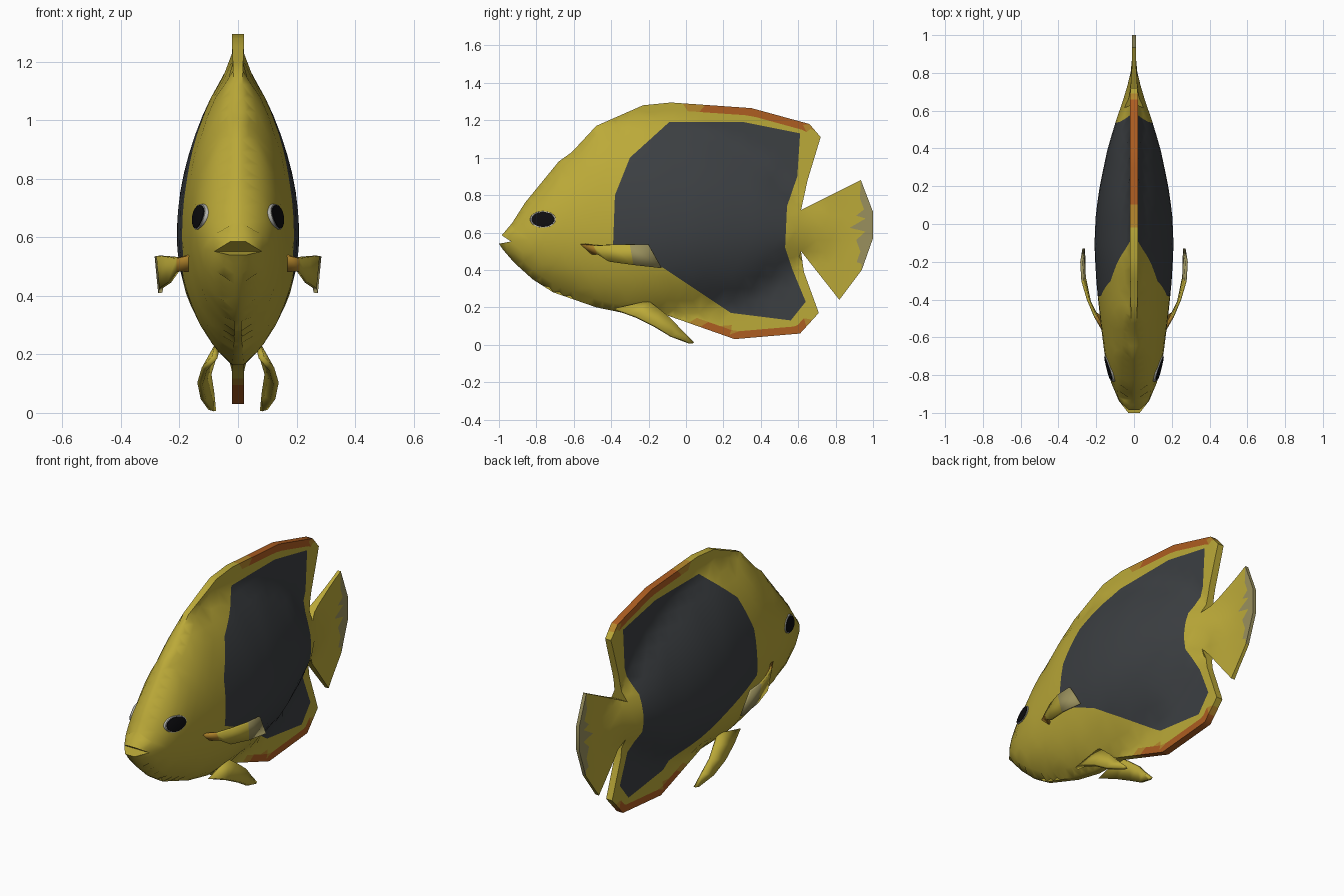
import bpy, bmesh, math
from mathutils import Vector
from mathutils.geometry import delaunay_2d_cdt, intersect_point_line

if "Cube" in bpy.data.objects:
    bpy.data.objects.remove(bpy.data.objects["Cube"])


def material(name, rgb):
    m = bpy.data.materials.new(name)
    m.diffuse_color = (*rgb, 1)
    m.use_nodes = True
    m.node_tree.nodes["Principled BSDF"].inputs["Base Color"].default_value = m.diffuse_color
    return m


YELLOW = material("yellow", (0.50, 0.40, 0.04))
DARK = material("charcoal", (0.045, 0.050, 0.055))
ORANGE = material("orange", (0.42, 0.11, 0.015))
AMBER = material("amber", (0.46, 0.24, 0.025))
PALE = material("pale_fin", (0.32, 0.28, 0.11))
BLACK = material("eye_black", (0.004, 0.004, 0.005))
RIM = material("eye_rim", (0.45, 0.45, 0.42))

# Side-view outlines as (y, z)
OUTLINE = [(-0.985, 0.585), (-0.935, 0.552), (-1.0, 0.54), (-0.98, 0.51), (-0.92, 0.44),
           (-0.82, 0.35), (-0.71, 0.28), (-0.48, 0.20), (-0.31, 0.165), (-0.11, 0.16),
           (0.26, 0.03), (0.61, 0.06), (0.71, 0.17), (0.63, 0.39), (0.615, 0.50),
           (0.82, 0.24), (0.94, 0.40), (1.0, 0.57), (1.0, 0.71), (0.935, 0.88),
           (0.615, 0.72), (0.65, 0.88), (0.72, 1.11), (0.66, 1.18), (0.35, 1.265),
           (-0.08, 1.295), (-0.23, 1.28), (-0.48, 1.17), (-0.61, 1.03), (-0.68, 0.98),
           (-0.86, 0.76), (-0.93, 0.65)]
PATCH = [(-0.39, 0.53), (-0.38, 0.80), (-0.30, 1.0), (-0.09, 1.19), (0.31, 1.19),
         (0.61, 1.13), (0.595, 0.90), (0.54, 0.74), (0.53, 0.52), (0.57, 0.40),
         (0.64, 0.23), (0.56, 0.13), (0.24, 0.17), (-0.12, 0.41)]


def interp(table, x):
    for (x0, v0), (x1, v1) in zip(table, table[1:]):
        if x <= x1:
            return v0 + (v1 - v0) * max(0, (x - x0) / (x1 - x0))
    return table[-1][1]


WIDTH = [(-1, 0.035), (-0.93, 0.085), (-0.85, 0.12), (-0.7, 0.155), (-0.5, 0.18), (-0.3, 0.20),
         (-0.12, 0.21), (0.05, 0.203), (0.2, 0.182), (0.4, 0.14), (0.55, 0.095), (0.65, 0.06),
         (0.75, 0.03), (0.83, 0.012), (1, 0.008)]
TOP = [(-1, 0.58), (-0.93, 0.65), (-0.86, 0.76), (-0.68, 0.98), (-0.48, 1.17), (-0.2, 1.22),
       (0.1, 1.18), (0.4, 1.04), (0.6, 0.82), (0.75, 0.78), (1, 0.8)]
BOTTOM = [(-1, 0.53), (-0.92, 0.44), (-0.82, 0.35), (-0.48, 0.20), (-0.3, 0.16), (0, 0.17),
          (0.3, 0.22), (0.5, 0.36), (0.6, 0.45), (0.75, 0.45), (1, 0.42)]
MIDDLE = [(-1, 0.55), (-0.8, 0.60), (1, 0.61)]


def half_width(y, z):
    """Half thickness of the fish at a point of its side view."""
    c = interp(MIDDLE, y)
    t = (z - c) / (interp(TOP, y) - c) if z > c else (c - z) / (c - interp(BOTTOM, y))
    power = interp([(-0.9, 0.6), (0.1, 1.0)], y) if z > c else interp([(-0.9, 0.5), (0.2, 0.85)], y)
    body = interp(WIDTH, y) * max(0, 1 - t * t) ** power
    fin = interp([(-0.7, 0.012), (-0.3, 0.02), (0.7, 0.02), (0.85, 0.010)], y)
    return max(body, fin)


def densify(loop, step):
    out = []
    for a, b in zip(loop, loop[1:] + loop[:1]):
        a, b = Vector(a), Vector(b)
        n = max(1, math.ceil((b - a).length / step))
        out += [a.lerp(b, i / n) for i in range(n)]
    return out


def inside(p, loop):
    hit = False
    for a, b in zip(loop, loop[1:] + loop[:1]):
        if (a[1] > p[1]) != (b[1] > p[1]) and p[0] < a[0] + (p[1] - a[1]) * (b[0] - a[0]) / (b[1] - a[1]):
            hit = not hit
    return hit


def distance(p, loop):
    best = 9
    for a, b in zip(loop, loop[1:] + loop[:1]):
        a, b = Vector(a), Vector(b)
        q, f = intersect_point_line(p, a, b)
        q = a.lerp(b, min(1, max(0, f)))
        best = min(best, (Vector(p) - Vector((q[0], q[1]))).length)
    return best


def finish(name, bm, mats, angle=40):
    bmesh.ops.recalc_face_normals(bm, faces=bm.faces)
    me = bpy.data.meshes.new(name)
    bm.to_mesh(me)
    bm.free()
    for m in mats:
        me.materials.append(m)
    ob = bpy.data.objects.new(name, me)
    bpy.context.collection.objects.link(ob)
    bpy.ops.object.select_all(action='DESELECT')
    ob.select_set(True)
    bpy.context.view_layer.objects.active = ob
    bpy.ops.object.shade_smooth_by_angle(angle=math.radians(angle))
    return ob


# Body with dorsal, anal and tail fins: fill the side view, then swell it both ways
rim, patch = densify(OUTLINE, 0.07), densify(PATCH, 0.07)
pts, edges = [], []
for loop in (rim, patch):
    s, n = len(pts), len(loop)
    pts += loop
    edges += [(s + i, s + (i + 1) % n) for i in range(n)]
for inset in (0.014, 0.04):
    for a, b in zip(rim, rim[1:] + rim[:1]):
        d = (b - a).normalized()
        p = (a + b) / 2 + Vector((-d.y, d.x)) * inset
        if inside(p, OUTLINE) and distance(p, OUTLINE) > inset * 0.9 and distance(p, PATCH) > 0.015:
            pts.append(p)
for j in range(20):
    for i in range(30):
        p = Vector((-0.98 + 0.07 * (i + 0.5 * (j % 2)), 0.04 + 0.065 * j))
        if inside(p, OUTLINE) and distance(p, OUTLINE) > 0.065 and distance(p, PATCH) > 0.025:
            pts.append(p)
flat, _, tris, *_ = delaunay_2d_cdt(pts, edges, [], 0, 1e-5)


def face_colour(c):
    if inside(c, PATCH):
        return 1
    if c[0] > 0.93:
        return 4
    d = distance(c, OUTLINE)
    if 0.0 < c[0] < 0.70 and (c[1] > 1.15 or c[1] < 0.14):
        if d < 0.034:
            return 2 if 0.1 < c[0] < 0.64 else 3
        return 3 if 0.1 < c[0] < 0.6 and d < 0.05 else 0
    return 0


bm = bmesh.new()
sides = [[bm.verts.new((s * half_width(*p), p[0], p[1])) for p in flat] for s in (1, -1)]
count = {}
for t in tris:
    c = sum((flat[i] for i in t), Vector((0, 0))) / 3
    if not inside(c, OUTLINE):
        continue
    for vs in sides:
        bm.faces.new([vs[i] for i in t]).material_index = face_colour(c)
    for k in range(3):
        e = tuple(sorted((t[k], t[k - 1])))
        count.setdefault(e, []).append(face_colour(c))
for (a, b), cols in count.items():
    if len(cols) == 1:
        f = bm.faces.new([sides[0][a], sides[0][b], sides[1][b], sides[1][a]])
        f.material_index = cols[0]
bmesh.ops.delete(bm, geom=[v for v in bm.verts if not v.link_faces], context='VERTS')
finish("body", bm, [YELLOW, DARK, ORANGE, AMBER, PALE], 50)


# Eyes: shallow oval domes laid on the cheeks, with a pale rim
def eye(name, scale, lift, mat):
    bm = bmesh.new()
    for s in (1, -1):
        rings = []
        for r, h in ((1, -0.012), (0.97, lift), (0.5, lift + 0.002)):
            ring = []
            for k in range(24):
                a = math.tau * k / 24
                y, z = -0.765 + 0.07 * scale * r * math.cos(a), 0.67 + 0.045 * scale * r * math.sin(a)
                ring.append(bm.verts.new((s * (half_width(y, z) + h), y, z)))
            rings.append(ring)
        for a, b in zip(rings, rings[1:]):
            for k in range(24):
                bm.faces.new((a[k - 1], a[k], b[k], b[k - 1]))
        bm.faces.new(rings[-1])
    finish(name, bm, [mat])


eye("eye_rims", 1.0, 0.004, RIM)
eye("eyes", 0.91, 0.007, BLACK)


# Paired fins: ribs of (upper point, lower point), thickened and mirrored
def paired_fin(name, ribs, thick, colours):
    bm = bmesh.new()
    rows = [[bm.verts.new(p) for p in rib] for rib in ribs]
    for a, b, c in zip(rows, rows[1:], colours):
        bm.faces.new((a[0], a[1], b[1], b[0])).material_index = c
    ob = finish(name, bm, [YELLOW, AMBER, PALE])
    sol = ob.modifiers.new("thickness", 'SOLIDIFY')
    sol.thickness, sol.offset = thick, 0
    ob.modifiers.new("pair", 'MIRROR')


paired_fin("pectoral_fins",
           [((0.165, -0.56, 0.54), (0.165, -0.50, 0.485)), ((0.205, -0.49, 0.53), (0.205, -0.47, 0.485)),
            ((0.243, -0.40, 0.535), (0.235, -0.41, 0.445)), ((0.272, -0.30, 0.537), (0.262, -0.28, 0.427)),
            ((0.278, -0.20, 0.535), (0.266, -0.13, 0.41))], 0.014, [1, 0, 0, 2])
paired_fin("pelvic_fins",
           [((0.07, -0.20, 0.23), (0.08, -0.38, 0.19)), ((0.085, -0.14, 0.185), (0.115, -0.27, 0.15)),
            ((0.10, -0.08, 0.135), (0.13, -0.17, 0.10)), ((0.09, -0.02, 0.07), (0.118, -0.08, 0.045)),
            ((0.084, 0.04, 0.01), (0.092, 0.02, 0.008))], 0.02, [0, 0, 0, 0])
